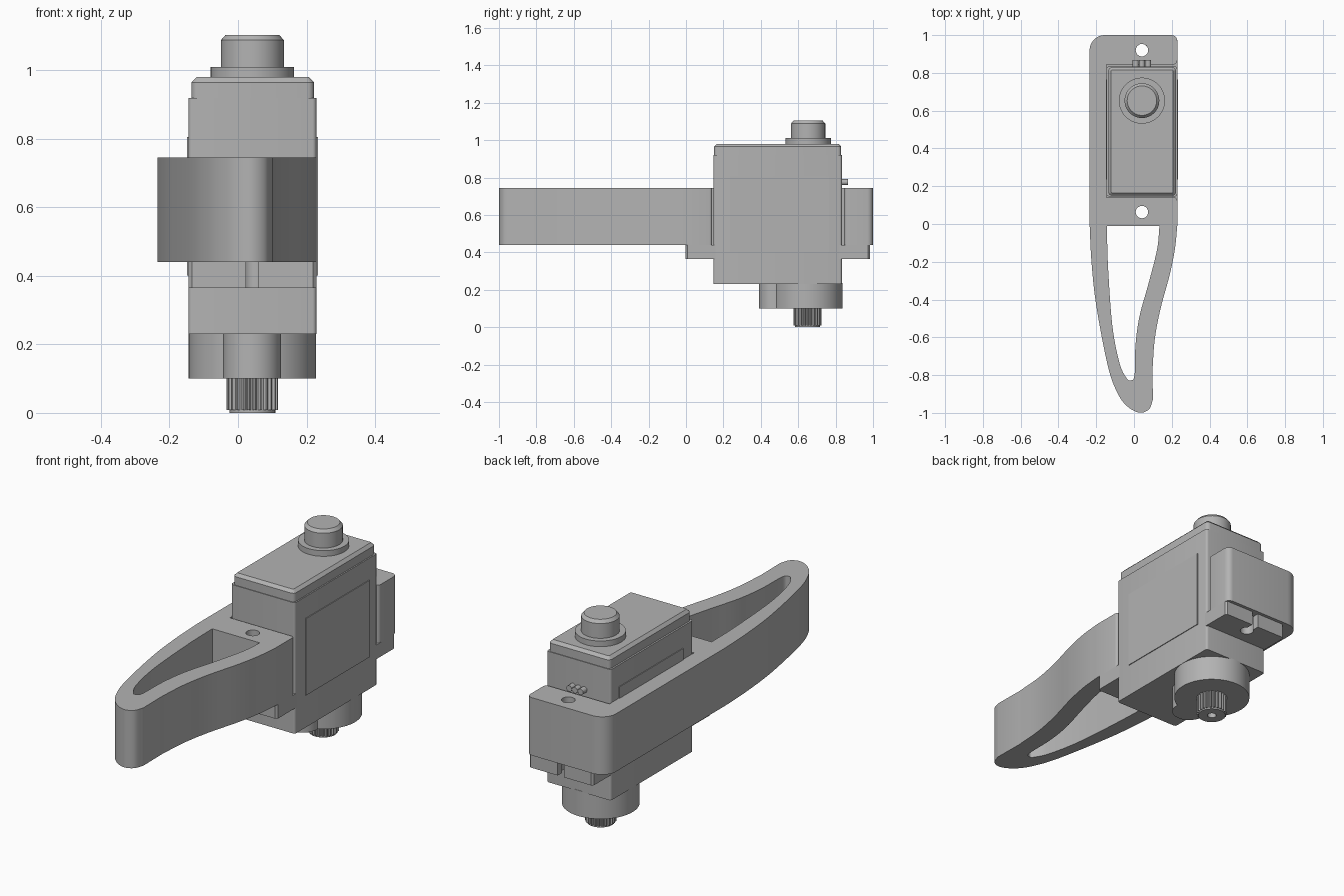
import bpy, bmesh, math
from mathutils import Vector

cube = bpy.data.objects.get("Cube")
if cube:
    bpy.data.objects.remove(cube, do_unlink=True)

grey = bpy.data.materials.new("plain grey")
grey.use_nodes = True
grey.diffuse_color = (0.45, 0.45, 0.45, 1)
grey.node_tree.nodes["Principled BSDF"].inputs["Base Color"].default_value = (0.45, 0.45, 0.45, 1)

CX, AXIS_Y, BODY_Y = 0.042, 0.65, 0.49   # servo centre line, shaft, body centre


def finish(obj, angle=30):
    obj.data.materials.clear()
    obj.data.materials.append(grey)
    bpy.ops.object.select_all(action='DESELECT')
    obj.select_set(True)
    bpy.context.view_layer.objects.active = obj
    bpy.ops.object.shade_smooth_by_angle(angle=math.radians(angle))
    return obj


def arc(x, y, r, start=0, end=360, n=40):
    """Points along an arc; a full turn leaves out the repeated end."""
    last = n if end - start == 360 else n - 1
    angles = [math.radians(start + (end - start) * i / last) for i in range(n)]
    return [(x + r * math.cos(a), y + r * math.sin(a)) for a in angles]


def smooth(points, steps=6):
    """Catmull-Rom curve through the points."""
    p = [Vector(q) for q in points]
    p = [2 * p[0] - p[1]] + p + [2 * p[-1] - p[-2]]
    out = []
    for a, b, c, d in zip(p, p[1:], p[2:], p[3:]):
        for i in range(steps):
            t = i / steps
            out.append(0.5 * (2 * b + (c - a) * t + (2 * a - 5 * b + 4 * c - d) * t * t
                              + (3 * b - a - 3 * c + d) * t ** 3))
    return [tuple(v) for v in out] + [tuple(points[-1])]


def plate(name, loops, z0, z1):
    """Extrude a flat outline; further loops are holes."""
    curve = bpy.data.curves.new(name, 'CURVE')
    curve.dimensions = '2D'
    curve.fill_mode = 'BOTH'
    curve.extrude = (z1 - z0) / 2
    for loop in loops:
        spline = curve.splines.new('POLY')
        spline.points.add(len(loop) - 1)
        for pt, (x, y) in zip(spline.points, loop):
            pt.co = (x, y, 0, 1)
        spline.use_cyclic_u = True
    temp = bpy.data.objects.new(name + "_outline", curve)
    bpy.context.collection.objects.link(temp)
    graph = bpy.context.evaluated_depsgraph_get()
    mesh = bpy.data.meshes.new_from_object(temp.evaluated_get(graph))
    bpy.data.objects.remove(temp, do_unlink=True)
    bm = bmesh.new()
    bm.from_mesh(mesh)
    bmesh.ops.remove_doubles(bm, verts=bm.verts, dist=0.0001)
    bmesh.ops.recalc_face_normals(bm, faces=bm.faces)
    bmesh.ops.translate(bm, verts=bm.verts, vec=(0, 0, (z0 + z1) / 2))
    bm.to_mesh(mesh)
    bm.free()
    obj = bpy.data.objects.new(name, mesh)
    bpy.context.collection.objects.link(obj)
    return finish(obj)


def box(name, centre, size, upright=0.0, top=0.0):
    """Box with rounded upright edges and a chamfered top rim."""
    bm = bmesh.new()
    bmesh.ops.create_cube(bm, size=1)
    bmesh.ops.scale(bm, vec=size, verts=bm.verts)
    if upright:
        edges = [e for e in bm.edges if abs(e.verts[0].co.z - e.verts[1].co.z) > 0.001]
        bmesh.ops.bevel(bm, geom=edges, offset=upright, segments=4, profile=0.5, affect='EDGES')
    if top:
        edges = [e for e in bm.edges if all(v.co.z > size[2] / 2 - 0.001 for v in e.verts)]
        bmesh.ops.bevel(bm, geom=edges, offset=top, segments=1, affect='EDGES')
    bmesh.ops.translate(bm, verts=bm.verts, vec=centre)
    mesh = bpy.data.meshes.new(name)
    bm.to_mesh(mesh)
    bm.free()
    obj = bpy.data.objects.new(name, mesh)
    bpy.context.collection.objects.link(obj)
    return finish(obj)


def lathe(name, profile, x, y, n=48):
    """Closed solid of revolution from (radius, height) rings, bottom to top."""
    bm = bmesh.new()
    rings = [[bm.verts.new((px, py, z)) for px, py in arc(x, y, r, n=n)] for r, z in profile]
    for a, b in zip(rings, rings[1:]):
        for i in range(n):
            j = (i + 1) % n
            bm.faces.new((a[i], a[j], b[j], b[i]))
    bm.faces.new(rings[0][::-1])
    bm.faces.new(rings[-1])
    mesh = bpy.data.meshes.new(name)
    bm.to_mesh(mesh)
    bm.free()
    obj = bpy.data.objects.new(name, mesh)
    bpy.context.collection.objects.link(obj)
    return finish(obj)


# Bracket: frame open on one side, with a curved hollow tail
tail_left = smooth([(-0.235, 0), (-0.225, -0.2), (-0.2, -0.43), (-0.14, -0.745), (-0.09, -0.89),
                    (-0.036, -0.965), (0.03, -0.999), (0.08, -0.98), (0.1, -0.93)])
tail_right = smooth([(0.098, -0.77), (0.11, -0.61), (0.14, -0.45), (0.19, -0.265),
                     (0.217, -0.13), (0.229, -0.01)])
outline = (tail_left + tail_right + arc(0.214, 0.125, 0.015, 0, 90, 5)
           + [(-0.145, 0.14), (-0.145, 0.845)] + arc(0.209, 0.865, 0.02, -90, 0, 6)
           + arc(0.199, 0.97, 0.03, 0, 90, 6) + arc(-0.155, 0.92, 0.08, 90, 180, 10))
opening = smooth([(0.135, -0.01), (0.122, -0.135), (0.077, -0.315), (0.03, -0.485),
                  (0.008, -0.64), (0.003, -0.8), (-0.018, -0.828), (-0.04, -0.815),
                  (-0.077, -0.735), (-0.115, -0.535), (-0.138, -0.215), (-0.143, -0.01)])
HOLES = (0.063, 0.92)
plate("bracket", [outline, opening] + [arc(CX, y, 0.033, n=24) for y in HOLES], 0.44, 0.745)

# Servo case, lid and raised side panels
box("servo_case", (CX, BODY_Y, 0.575), (0.374, 0.687, 0.69), 0.012)
box("servo_lid", (CX + 0.001, BODY_Y, 0.945), (0.358, 0.68, 0.07), 0.02, 0.015)
for side, label in ((-1, "right"), (1, "left")):
    box(label + "_side_panel", (CX + side * 0.187, 0.5, 0.603), (0.008, 0.53, 0.405))

# Mounting ears with keyhole slots
for sign, label in ((-1, "front"), (1, "rear")):
    hole = HOLES[0] if sign < 0 else HOLES[1]
    tip, root = BODY_Y + sign * 0.493, BODY_Y + sign * 0.33
    key = [(CX + px, hole + sign * py) for px, py in arc(0, 0, 0.033, 57, -237, 24)]
    ear = [(CX + 0.187, root), (CX + 0.187, tip - sign * 0.01), (CX + 0.177, tip),
           (CX + 0.018, tip)] + key + [(CX - 0.018, tip), (CX - 0.177, tip),
           (CX - 0.187, tip - sign * 0.01), (CX - 0.187, root)]
    plate(label + "_mounting_ear", [ear], 0.365, 0.44)

# Gear housing below the case
lathe("gear_housing", [(0.186, 0.1), (0.186, 0.235)], CX, AXIS_Y, 64)
lathe("idler_housing", [(0.085, 0.1), (0.085, 0.235)], CX - 0.001, 0.476)

# Splined output shaft with a screw hole
TEETH = 25
teeth = []
for i in range(TEETH * 4):
    a = math.tau * i / (TEETH * 4)
    r = 0.075 if i % 4 < 2 else 0.067
    teeth.append((CX + r * math.cos(a), AXIS_Y + r * math.sin(a)))
bore = arc(CX, AXIS_Y, 0.022, n=24)
plate("output_spline", [teeth, bore], 0.008, 0.105)
plate("output_shaft_tip", [arc(CX, AXIS_Y, 0.067), bore], 0, 0.01)

# Bearing boss on the lid
lathe("bearing_collar", [(0.122, 0.975), (0.122, 1.01)], CX, 0.653)
lathe("bearing_pin", [(0.092, 1.0), (0.092, 1.088), (0.078, 1.104)], CX, 0.653)

# Three cable stubs at the rear
for i in range(3):
    wire = lathe("cable_%d" % (i + 1), [(0.016, 0), (0.016, 0.045)], 0, 0, 16)
    wire.rotation_euler.x = -math.pi / 2
    wire.location = (CX + (i - 1) * 0.033, 0.822, 0.775)
